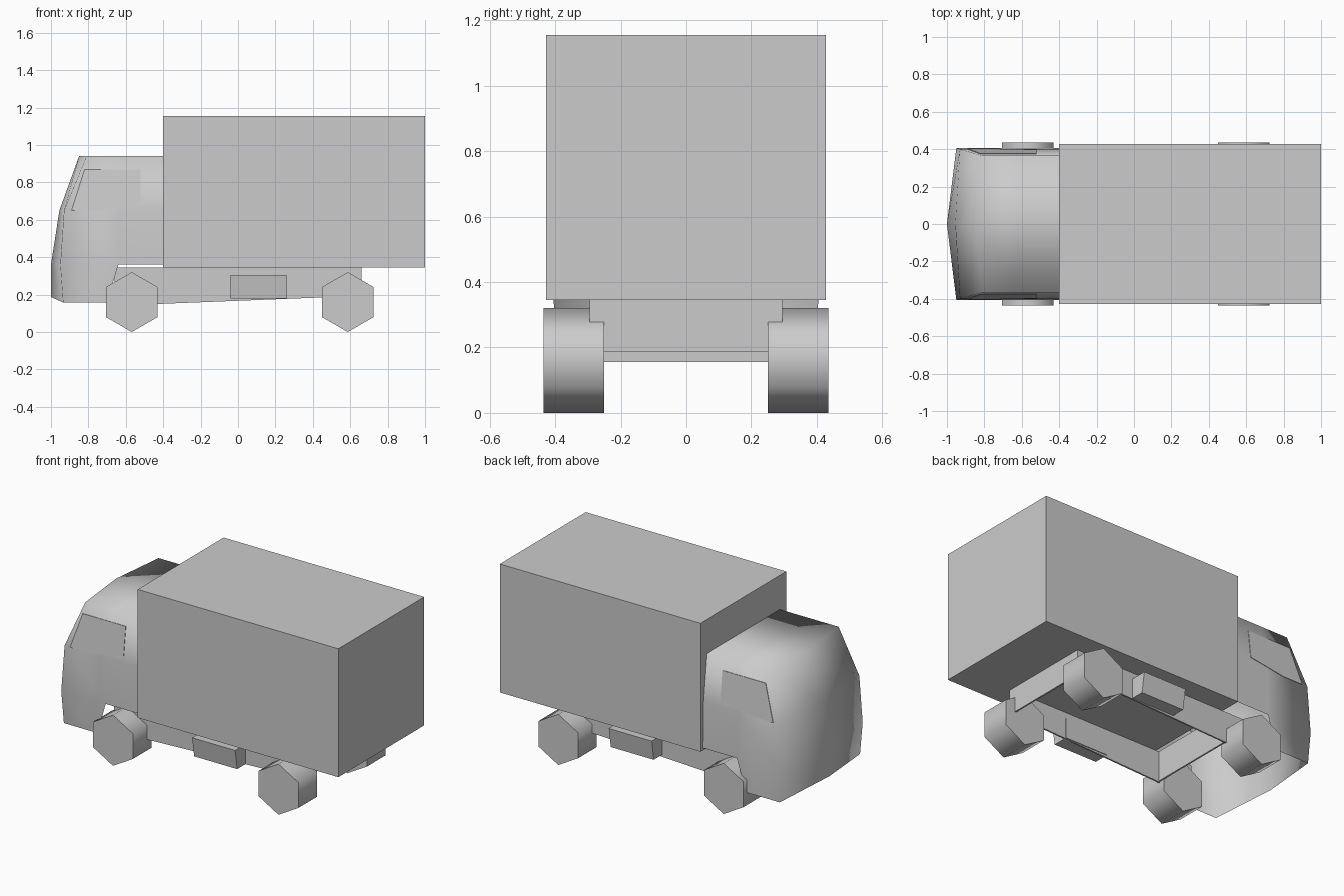
import bpy
import bmesh
from math import radians, sin, cos

if "Cube" in bpy.data.objects:
    bpy.data.objects.remove(bpy.data.objects["Cube"])

gray = bpy.data.materials.new("plain_gray")
gray.use_nodes = True
COLOR = (0.6, 0.6, 0.6, 1)
gray.diffuse_color = COLOR
gray.node_tree.nodes["Principled BSDF"].inputs["Base Color"].default_value = COLOR


def finish(name, bm, smooth=None):
    bmesh.ops.recalc_face_normals(bm, faces=bm.faces)
    mesh = bpy.data.meshes.new(name)
    bm.to_mesh(mesh)
    bm.free()
    mesh.materials.append(gray)
    ob = bpy.data.objects.new(name, mesh)
    bpy.context.collection.objects.link(ob)
    if smooth:
        bpy.ops.object.select_all(action="DESELECT")
        ob.select_set(True)
        bpy.context.view_layer.objects.active = ob
        bpy.ops.object.shade_smooth_by_angle(angle=radians(smooth))
    return ob


def prism(name, outline, y0, y1, smooth=None):
    """Extrude an (x, z) outline from y0 to y1."""
    bm = bmesh.new()
    a = [bm.verts.new((x, y0, z)) for x, z in outline]
    b = [bm.verts.new((x, y1, z)) for x, z in outline]
    n = len(a)
    bm.faces.new(a)
    bm.faces.new(b)
    for i in range(n):
        j = (i + 1) % n
        bm.faces.new((a[i], a[j], b[j], b[i]))
    return finish(name, bm, smooth)


def rect(x0, x1, z0, z1):
    return [(x0, z0), (x1, z0), (x1, z1), (x0, z1)]


# Cargo box
prism("cargo_box", rect(-0.4, 1.0, 0.345, 1.155), -0.428, 0.428)

# Cab shell, open below: each level runs rear, arch, corner, nose, then mirrors
levels = [
    # arch x, corner x, nose x, half width, side z, nose z
    (-0.62, -0.81, -0.85, 0.365, 0.94, 0.94),
    (-0.64, -0.93, -0.955, 0.40, 0.65, 0.65),
    (-0.64, -0.95, -1.0, 0.405, 0.36, 0.36),
    (-0.70, -0.935, -1.0, 0.40, 0.158, 0.187),
]
bm = bmesh.new()
rings = []
for arch, corner, nose, w, z, nz in levels:
    half = [(-0.4, w, z), (arch, w, z), (corner, w, z)]
    pts = half + [(nose, 0, nz)] + [(x, -y, h) for x, y, h in reversed(half)]
    rings.append([bm.verts.new(p) for p in pts])
for k, (top, low) in enumerate(zip(rings, rings[1:])):
    for i in range(6):
        if k == 2 and i in (0, 5):      # wheel arch opening
            continue
        bm.faces.new((top[i], top[i + 1], low[i + 1], low[i]))
    if k < 2:
        bm.faces.new((top[6], top[0], low[0], low[6]))
bm.faces.new(rings[0])
for v in [v for v in bm.verts if not v.link_faces]:
    bm.verts.remove(v)
finish("cab_shell", bm, 85)

# Side windows: thin plates following the leaning cab side
window = [(-0.89, 0.65), (-0.82, 0.87), (-0.52, 0.87), (-0.52, 0.69), (-0.75, 0.65)]
for side, label in ((1, "left"), (-1, "right")):
    pane = prism(label + "_window", window, -0.003, 0.003)
    for v in pane.data.vertices:
        lean = 0.40 - (v.co.z - 0.65) * 0.035 / 0.29
        v.co.y = side * lean + v.co.y

# Chassis: hollow frame, open below
side_profile = [(-0.66, 0.345), (-0.66, 0.15), (-0.43, 0.15), (0.45, 0.185), (0.66, 0.187), (0.66, 0.345)]
for side, label in ((1, "left"), (-1, "right")):
    prism(label + "_chassis_rail", side_profile, side * 0.295, side * 0.285)
prism("rear_crossmember", rect(0.65, 0.66, 0.187, 0.345), -0.295, 0.295)
prism("front_crossmember", rect(-0.43, -0.42, 0.155, 0.345), -0.29, 0.29)

# Six-sided wheels
for x, where in ((-0.568, "front"), (0.587, "rear")):
    hexagon = [(x + 0.16 * sin(radians(60 * i)), 0.16 + 0.16 * cos(radians(60 * i))) for i in range(6)]
    for side, label in ((1, "left"), (-1, "right")):
        prism(f"{where}_{label}_wheel", hexagon, side * 0.25, side * 0.435, 65)

# Side lockers under the cargo box, narrowing towards the bottom outer edge
for side, label in ((1, "left"), (-1, "right")):
    locker = prism(label + "_side_locker", rect(-0.04, 0.26, 0.18, 0.305), side * 0.28, side * 0.40)
    for v in locker.data.vertices:
        if v.co.z > 0.2:
            continue
        v.co.y -= side * 0.02 if abs(v.co.y) > 0.35 else 0
